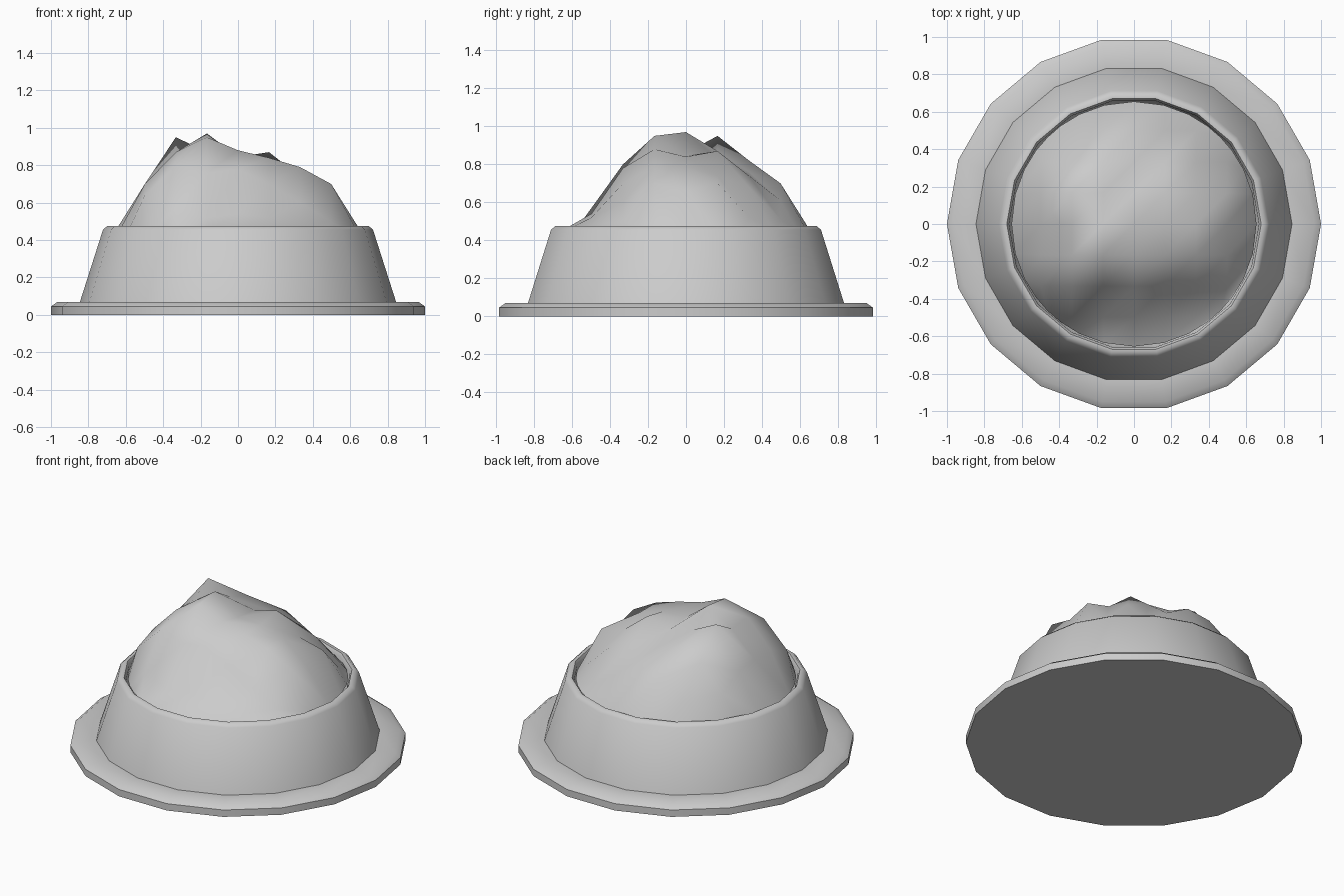
import bpy, bmesh, math

if "Cube" in bpy.data.objects:
    bpy.data.objects.remove(bpy.data.objects["Cube"])

SIDES = 18


def finish(bm, name, angle):
    bmesh.ops.recalc_face_normals(bm, faces=bm.faces[:])
    mesh = bpy.data.meshes.new(name)
    bm.to_mesh(mesh)
    bm.free()
    ob = bpy.data.objects.new(name, mesh)
    bpy.context.collection.objects.link(ob)
    bpy.ops.object.select_all(action='DESELECT')
    ob.select_set(True)
    bpy.context.view_layer.objects.active = ob
    bpy.ops.object.shade_smooth_by_angle(angle=math.radians(angle))
    return ob


# Bowl: 18-sided lathe with wide foot, sloping wall, rolled lip and hollow inside
profile = [(1.0, 0), (1.0, 0.045), (0.965, 0.07), (0.845, 0.07),
           (0.722, 0.455), (0.70, 0.475), (0.68, 0.475), (0.668, 0.455),
           (0.66, 0.25), (0.50, 0.10)]
bm = bmesh.new()
rings = []
for r, z in profile:
    rings.append([bm.verts.new((r * math.cos(2 * math.pi * k / SIDES),
                                r * math.sin(2 * math.pi * k / SIDES), z))
                  for k in range(SIDES)])
for a, b in zip(rings, rings[1:]):
    for k in range(SIDES):
        n = (k + 1) % SIDES
        bm.faces.new((a[k], a[n], b[n], b[k]))
bm.faces.new(rings[0])
bm.faces.new(rings[-1])
finish(bm, "bowl", 50)

# Food heap: lumpy height grid clipped to the round opening (rows run front to back)
heights = [
    [0.45, 0.57, 0.52, 0.54, 0.52, 0.48, 0.44],
    [0.64, 0.80, 0.76, 0.78, 0.70, 0.60, 0.50],
    [0.70, 0.87, 0.95, 0.88, 0.84, 0.79, 0.70],
    [0.70, 0.86, 0.97, 0.845, 0.84, 0.79, 0.66],
    [0.69, 0.95, 0.87, 0.83, 0.87, 0.74, 0.70],
    [0.60, 0.76, 0.82, 0.76, 0.74, 0.68, 0.52],
    [0.45, 0.58, 0.68, 0.70, 0.61, 0.51, 0.44],
]
STEP, RADIUS, EDGE_Z = 0.166, 0.655, 0.45
bm = bmesh.new()
grid = {}
for j in range(-4, 5):
    for i in range(-4, 5):
        if abs(i) == 4 and abs(j) == 4:
            continue
        x, y = i * STEP, j * STEP
        edge = abs(i) == 4 or abs(j) == 4
        z = EDGE_Z if edge else heights[j + 3][i + 3]
        r = math.hypot(x, y)
        if r > RADIUS or edge:
            x, y, z = x * RADIUS / r, y * RADIUS / r, EDGE_Z
        grid[i, j] = bm.verts.new((x, y, z))
for j in range(-4, 4):
    for i in range(-4, 4):
        keys = [(i, j), (i + 1, j), (i + 1, j + 1), (i, j + 1)]
        if all(k in grid for k in keys):
            a, b, c, d = [grid[k] for k in keys]
            bm.faces.new((a, b, c))
            bm.faces.new((a, c, d))
if sum(f.normal.z for f in bm.faces) < 0:
    bmesh.ops.reverse_faces(bm, faces=bm.faces[:])
finish(bm, "food_heap", 180)
